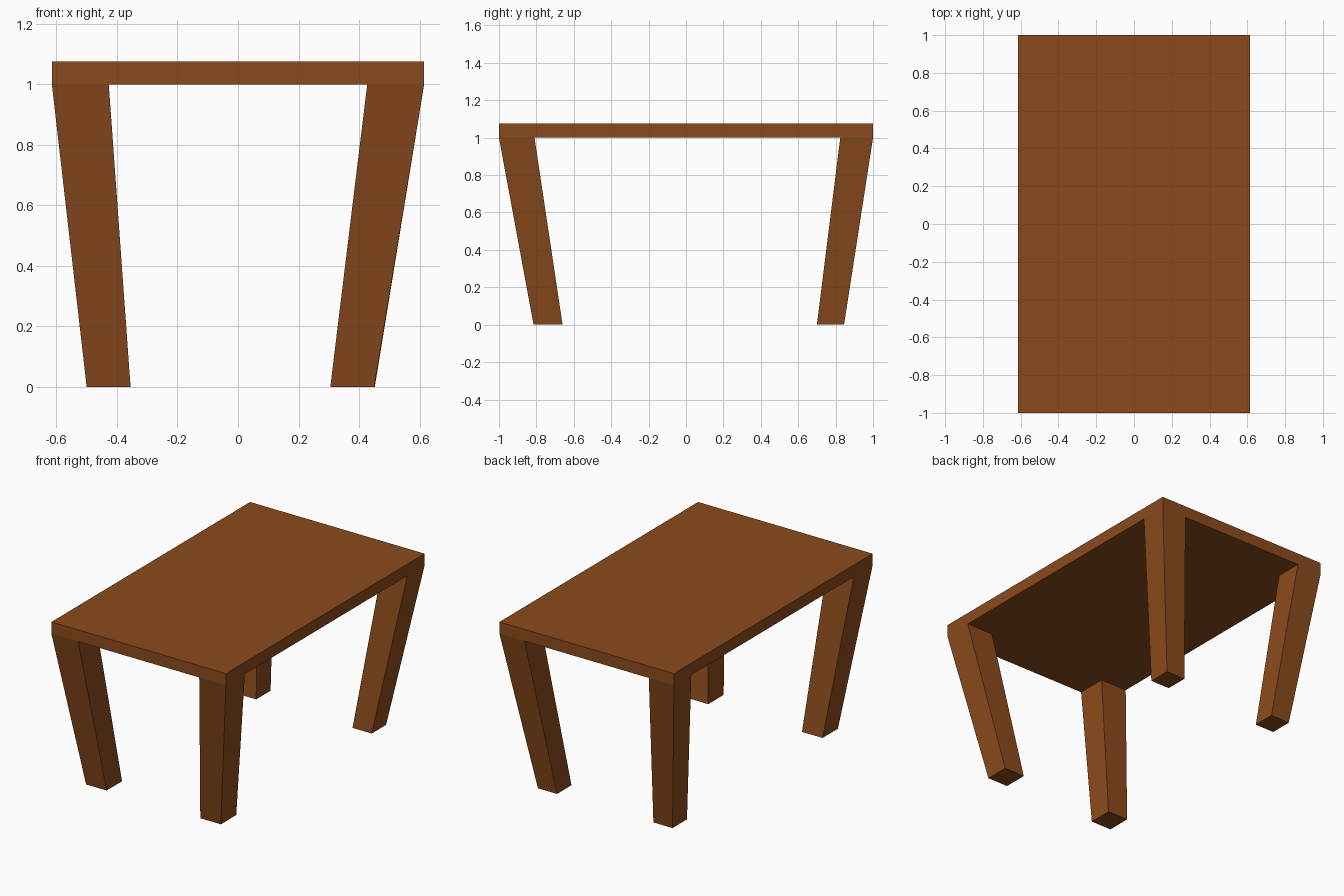
import bpy, bmesh

if "Cube" in bpy.data.objects:
    bpy.data.objects.remove(bpy.data.objects["Cube"])

wood = bpy.data.materials.new("brown_wood")
wood.diffuse_color = (0.26, 0.07, 0.012, 1)
wood.use_nodes = True
wood.node_tree.nodes["Principled BSDF"].inputs["Base Color"].default_value = wood.diffuse_color


def tapered_box(name, bottom, top, z0, z1):
    """Box whose bottom and top are rectangles (xa, xb, ya, yb)."""
    bm = bmesh.new()
    bmesh.ops.create_cube(bm, size=2)
    for v in bm.verts:
        xa, xb, ya, yb = top if v.co.z > 0 else bottom
        v.co = (max(xa, xb) if v.co.x > 0 else min(xa, xb),
                max(ya, yb) if v.co.y > 0 else min(ya, yb),
                z1 if v.co.z > 0 else z0)
    mesh = bpy.data.meshes.new(name)
    bm.to_mesh(mesh)
    bm.free()
    mesh.materials.append(wood)
    obj = bpy.data.objects.new(name, mesh)
    bpy.context.collection.objects.link(obj)
    return obj


W, L, H, TOP = 0.615, 1.0, 1.0, 1.075

# Table top
tapered_box("table_top", (-W, W, -L, L), (-W, W, -L, L), H, TOP)

# Splayed legs: foot rectangle, then inner x and y of the upper end;
# the outer upper edges are flush with the table top
legs = {
    "front_left_leg": ((-0.50, -0.355, -0.815, -0.66), -0.427, -0.81),
    "front_right_leg": ((0.305, 0.45, -0.815, -0.66), 0.427, -0.81),
    "back_left_leg": ((-0.497, -0.362, 0.70, 0.845), -0.438, 0.825),
    "back_right_leg": ((0.317, 0.452, 0.70, 0.845), 0.438, 0.825),
}
for name, (foot, ix, iy) in legs.items():
    ox = W if ix > 0 else -W
    oy = L if iy > 0 else -L
    tapered_box(name, foot, (ix, ox, iy, oy), 0, H)
